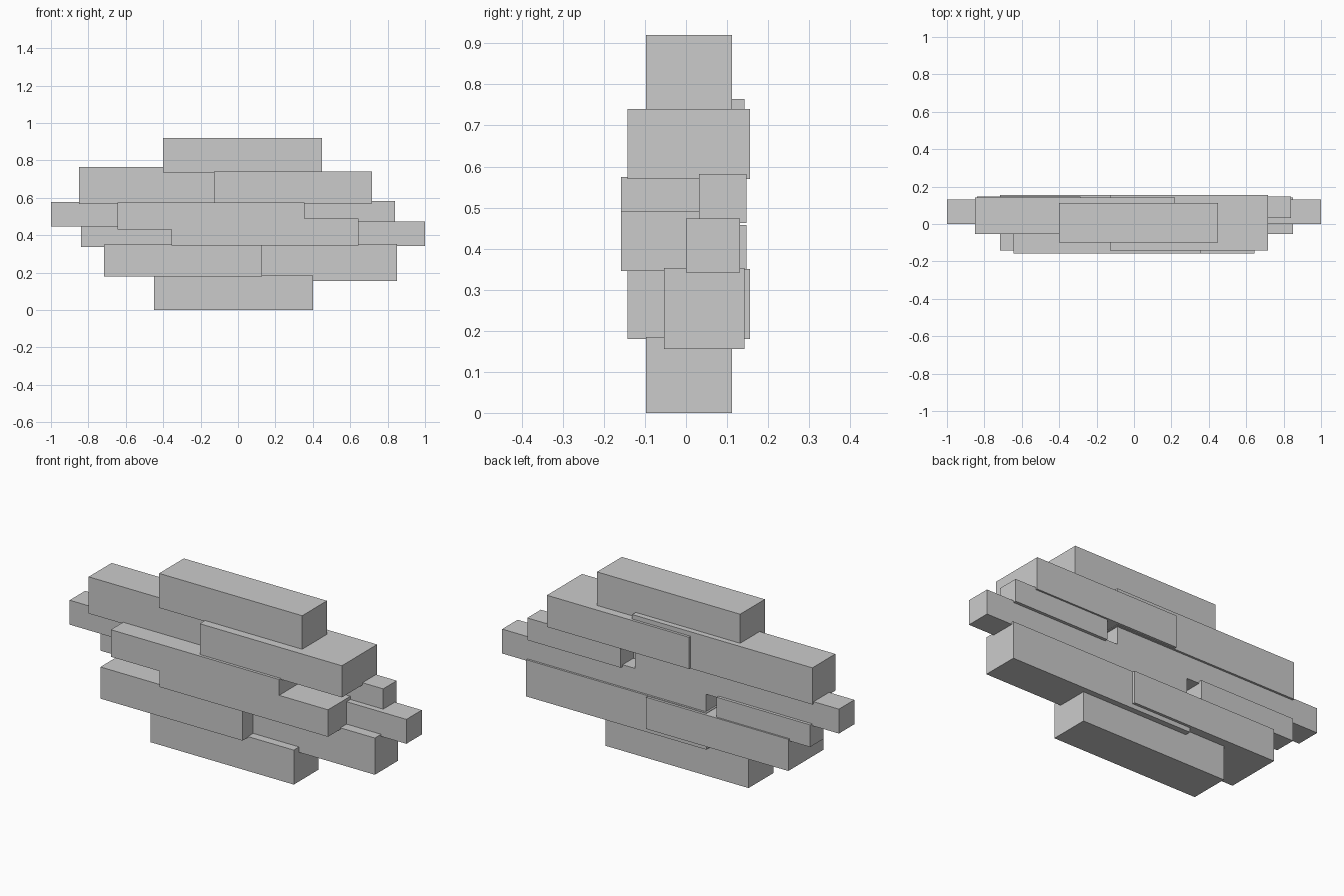
import bpy

if "Cube" in bpy.data.objects:
    bpy.data.objects.remove(bpy.data.objects["Cube"])

HEIGHT = 0.92


def slab(name, x, y, z):
    """Axis-aligned block from (min, max) ranges."""
    centre = [(a + b) / 2 for a, b in (x, y, z)]
    bpy.ops.mesh.primitive_cube_add(size=1, location=centre)
    ob = bpy.context.object
    ob.name = name
    ob.scale = [b - a for a, b in (x, y, z)]
    bpy.ops.object.transform_apply(location=False, rotation=False, scale=True)


# Upper half of the stack: name, x range, y range, z range
slabs = [
    ("cap_slab", (-0.40, 0.45), (-0.098, 0.112), (0.735, 0.92)),
    ("thick_slab", (-0.127, 0.717), (-0.143, 0.156), (0.57, 0.74)),
    ("rear_slab", (-0.85, 0.22), (-0.053, 0.142), (0.567, 0.764)),
    ("front_slab", (-0.645, 0.355), (-0.158, 0.04), (0.43, 0.575)),
    ("long_slab", (-1.0, 0.21), (0.0, 0.131), (0.447, 0.578)),
    ("short_back_slab", (0.285, 0.84), (0.032, 0.147), (0.463, 0.582)),
]

# Each block has a twin turned half a revolution about the front-back axis
for name, x, y, z in slabs:
    slab("upper_" + name, x, y, z)
    slab("lower_" + name, (-x[1], -x[0]), y, (HEIGHT - z[1], HEIGHT - z[0]))
